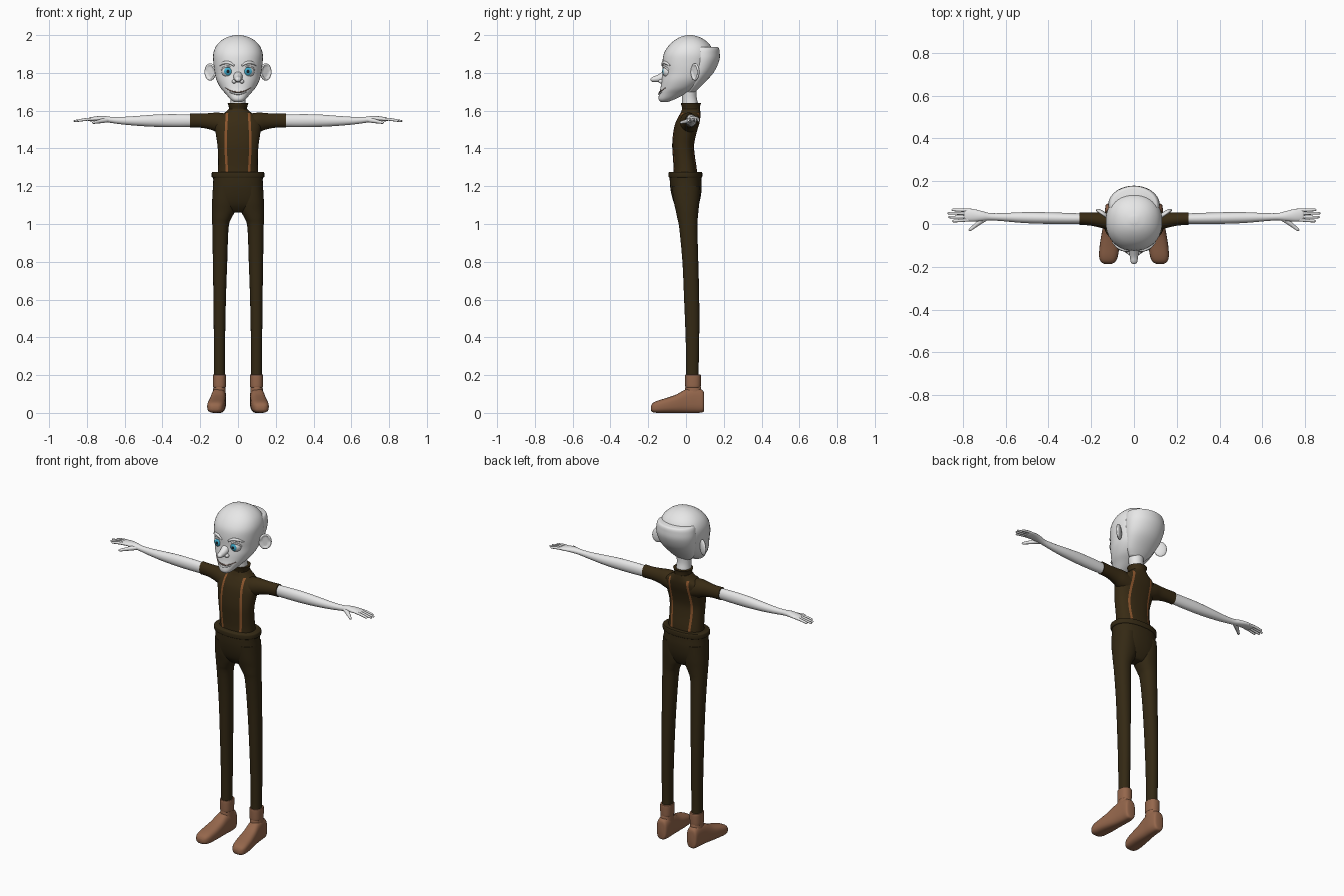
import bpy, bmesh, math
from mathutils import Vector, Matrix
from mathutils.bvhtree import BVHTree

if "Cube" in bpy.data.objects:
    bpy.data.objects.remove(bpy.data.objects["Cube"])


def material(name, rgb):
    m = bpy.data.materials.new(name)
    m.diffuse_color = (*rgb, 1)
    m.use_nodes = True
    m.node_tree.nodes["Principled BSDF"].inputs["Base Color"].default_value = m.diffuse_color
    return m


SKIN = material("pale_skin", (0.8, 0.8, 0.8))
SHIRT = material("dark_brown_shirt", (0.040, 0.024, 0.007))
PANTS = material("dark_brown_trousers", (0.034, 0.022, 0.007))
STRAP = material("orange_brown_strap", (0.26, 0.09, 0.025))
SHOE = material("tan_leather", (0.30, 0.135, 0.072))
IRIS = material("blue_iris", (0.05, 0.42, 0.62))
PUPIL = material("dark_pupil", (0.01, 0.015, 0.02))
LIP = material("muted_lip", (0.24, 0.16, 0.13))


def finish(name, bm, mats, mirror=False, smooth=True):
    bmesh.ops.recalc_face_normals(bm, faces=bm.faces)
    me = bpy.data.meshes.new(name)
    bm.to_mesh(me)
    bm.free()
    ob = bpy.data.objects.new(name, me)
    bpy.context.collection.objects.link(ob)
    for m in mats:
        me.materials.append(m)
    bpy.ops.object.select_all(action='DESELECT')
    bpy.context.view_layer.objects.active = ob
    ob.select_set(True)
    if smooth:
        bpy.ops.object.shade_smooth_by_angle(angle=math.radians(45))
    if mirror:
        ob.modifiers.new("mirror", 'MIRROR').use_clip = False
    return ob


def spline(rows, steps):
    """Catmull-Rom points through the given rows."""
    out = []
    for i in range(len(rows) - 1):
        q = [rows[max(0, min(len(rows) - 1, i + k))] for k in (-1, 0, 1, 2)]
        for s in range(steps):
            t = s / steps
            out.append([0.5 * (2 * b + (c - a) * t + (2 * a - 5 * b + 4 * c - d) * t * t
                               + (3 * b - a - 3 * c + d) * t ** 3) for a, b, c, d in zip(*q)])
    return out + [list(rows[-1])]


def skin_rings(rings):
    bm = bmesh.new()
    vs = [[bm.verts.new(p) for p in r] for r in rings]
    n = len(vs[0])
    for a, b in zip(vs, vs[1:]):
        for i in range(n):
            bm.faces.new((a[i], a[(i + 1) % n], b[(i + 1) % n], b[i]))
    bm.faces.new(vs[0])
    bm.faces.new(vs[-1])
    return bm


def loft(name, mat, axis, rows, p=2.0, n=32, steps=4, mirror=False):
    """Rows: position along axis, then centre and half size of both cross directions."""
    rings = []
    for t, ca, ra, cb, rb in spline(rows, steps):
        ring = []
        for i in range(n):
            w = 2 * math.pi * i / n
            c, s = math.cos(w), math.sin(w)
            a = ca + ra * math.copysign(abs(c) ** (2 / p), c)
            b = cb + rb * math.copysign(abs(s) ** (2 / p), s)
            ring.append({'x': (t, a, b), 'y': (a, t, b), 'z': (a, b, t)}[axis])
        rings.append(ring)
    return finish(name, skin_rings(rings), [mat], mirror)


def body(name, mat, rows, p=2.0):
    """Centred upright loft; rows: z, front y, back y, half width."""
    return loft(name, mat, 'z', [(z, 0, w, (f + b) / 2, (b - f) / 2) for z, f, b, w in rows], p, 40)


def tube(name, mat, pts, n=10, mirror=False):
    """Rounded tube; points: x, y, z, radius."""
    pts = spline(pts, 4)
    cen = [Vector(q[:3]) for q in pts]
    rings = []
    for i, q in enumerate(pts):
        d = (cen[min(i + 1, len(cen) - 1)] - cen[max(i - 1, 0)]).normalized()
        u = d.cross(Vector((0.1, 0.2, 1))).normalized()
        v = d.cross(u)
        rings.append([cen[i] + q[3] * (u * math.cos(2 * math.pi * k / n) + v * math.sin(2 * math.pi * k / n))
                      for k in range(n)])
    return finish(name, skin_rings(rings), [mat], mirror)


def ball(name, mat, centre, size, rot=Matrix(), mirror=True):
    bm = bmesh.new()
    bmesh.ops.create_uvsphere(bm, u_segments=24, v_segments=16, radius=1)
    bm.transform(Matrix.Translation(centre) @ rot @ Matrix.Diagonal((*size, 1)))
    return finish(name, bm, [mat], mirror)


def surface(ob):
    """Returns a function giving y on the front (-1) or back (1) of an object."""
    tree = BVHTree.FromPolygons([v.co for v in ob.data.vertices], [f.vertices for f in ob.data.polygons])
    return lambda x, z, side: tree.ray_cast(Vector((x, side, z)), Vector((0, -side, 0)))[0].y


# Head, rear bulge, neck
head = body("head", SKIN, [
    (1.645, -.132, -.10, .018), (1.66, -.145, -.06, .04), (1.69, -.142, 0, .066), (1.72, -.135, .055, .092),
    (1.76, -.13, .10, .113), (1.80, -.124, .125, .123), (1.85, -.125, .14, .13), (1.90, -.118, .145, .131),
    (1.94, -.095, .132, .117), (1.97, -.064, .105, .09), (1.99, -.03, .07, .055), (2.0, .005, .035, .015)], 2.2)
body("rear_head_bulge", SKIN, [
    (1.70, 0, .05, .05), (1.735, 0, .085, .08), (1.80, 0, .145, .108), (1.865, 0, .176, .12),
    (1.91, 0, .178, .118), (1.93, 0, .174, .112), (1.936, 0, .165, .105)])
body("neck", SKIN, [(1.60, -.02, .07, .045), (1.64, -.02, .063, .041), (1.68, -.022, .056, .041), (1.75, -.03, .06, .05)])

# Nose
loft("nose", SKIN, 'y', [(-.105, 0, .028, 1.785, .034), (-.13, 0, .023, 1.776, .026), (-.155, 0, .019, 1.769, .018),
                         (-.175, 0, .016, 1.766, .014), (-.184, 0, .011, 1.765, .009), (-.187, 0, .003, 1.765, .003)], n=20)
ball("nostril", SKIN, (.02, -.132, 1.755), (.012, .014, .011))

# Ears with a hollowed front
ear = ball("ear", SKIN, (.147, .048, 1.805), (.036, .013, .046), Matrix.Rotation(math.radians(35), 4, 'Z'))
turn = Matrix.Rotation(math.radians(35), 3, 'Z')
for v in ear.data.vertices:
    q = turn.inverted() @ (v.co - Vector((.147, .048, 1.805)))
    if q.y < 0 and math.hypot(q.x / .036, q.z / .046) < .75:
        q.y *= -.1
        v.co = turn @ q + Vector((.147, .048, 1.805))

# Eyes: pupil and iris are the caps facing forward
bm = bmesh.new()
bmesh.ops.create_uvsphere(bm, u_segments=24, v_segments=24, radius=.034)
bm.transform(Matrix.Translation((.053, -.092, 1.808)) @ Matrix.Rotation(math.pi / 2, 4, 'X'))
for f in bm.faces:
    d = f.calc_center_median() - Vector((.053, -.092, 1.808))
    ang = math.degrees(math.acos(max(-1, min(1, -d.y / d.length))))
    f.material_index = 2 if ang < 15 else 1 if ang < 37.5 else 0
finish("eye", bm, [SKIN, IRIS, PUPIL], True)

# Brows, eyelids, mouth and lower lip follow the face
face = surface(head)
tube("brow", SKIN, [(x, face(x, z, -1) - .002, z, r) for x, z, r in
                    ((.02, 1.838, .004), (.045, 1.853, .008), (.075, 1.853, .008), (.1, 1.838, .003))], mirror=True)
tube("eyelid", SKIN, [(.053 + .035 * math.cos(a), -.107 - .012 * math.sin(a) + .022 * math.cos(a) ** 2,
                       1.808 + .026 * math.sin(a), .005) for a in (0.1, .8, 1.57, 2.3, 3.0)], mirror=True)
smile = [(x, 1.698 + 5 * x * x) for x in (-.068, -.045, -.02, 0, .02, .045, .068)]
tube("mouth", LIP, [(x, face(x, z, -1), z, .0045 - .04 * abs(x)) for x, z in smile], 8)
tube("lower_lip", SKIN, [(x, face(x, z - .009, -1), z - .009, .006 - .07 * abs(x)) for x, z in smile[1:-1]], 8)

# Shirt, collar and sleeves
torso = body("shirt", SHIRT, [
    (1.25, -.066, .06, .108), (1.30, -.066, .056, .105), (1.36, -.07, .047, .105), (1.42, -.073, .043, .109),
    (1.48, -.068, .055, .118), (1.53, -.058, .07, .125), (1.565, -.042, .076, .11), (1.59, -.028, .076, .07),
    (1.61, -.02, .074, .048)], 2.4)
body("collar", SHIRT, [(1.59, -.022, .074, .052), (1.61, -.02, .074, .047), (1.63, -.025, .076, .052),
                       (1.64, -.027, .08, .055)])
loft("sleeve", SHIRT, 'x', [(.07, .012, .05, 1.53, .055), (.11, .014, .046, 1.538, .052), (.15, .018, .037, 1.544, .043),
                            (.20, .023, .031, 1.547, .037), (.245, .025, .029, 1.548, .037),
                            (.255, .025, .029, 1.548, .038)], mirror=True)

# Straps running down the front and back of the shirt
cloth = surface(torso)
for label, side in (("front", -1), ("back", 1)):
    bm = bmesh.new()
    prev = None
    for i in range(25):
        z = 1.272 + i * .0131
        mid = .058 + .007 * math.sin(math.pi * i / 24)
        row = [bm.verts.new((x, cloth(x, z, side) + side * .003, z)) for x in (mid - .0065, mid, mid + .0065)]
        if prev:
            for k in (0, 1):
                bm.faces.new((prev[k], prev[k + 1], row[k + 1], row[k]))
        prev = row
    finish(label + "_strap", bm, [STRAP], True)

# Arms running into flat palms
loft("arm", SKIN, 'x', [
    (.24, .025, .024, 1.547, .032), (.32, .026, .026, 1.547, .034), (.42, .028, .027, 1.547, .033),
    (.52, .03, .025, 1.546, .027), (.61, .032, .019, 1.547, .020), (.67, .034, .017, 1.551, .016),
    (.71, .037, .023, 1.556, .016), (.75, .041, .029, 1.557, .013), (.785, .043, .029, 1.554, .010),
    (.795, .043, .024, 1.553, .006)], n=24, mirror=True)

# Fingers and thumb
for label, y0, y1, tip in (("index", .02, .014, .848), ("middle", .035, .032, .867),
                           ("ring", .05, .05, .87), ("little", .064, .066, .852)):
    tube(label + "_finger", SKIN, [(.765, y0, 1.555, .007), (.80, (y0 + y1) / 2, 1.554, .0075),
                                   (.84, y1, 1.548, .0065), (tip - .003, y1, 1.545, .005),
                                   (tip, y1, 1.544, .001)], mirror=True)
tube("thumb", SKIN, [(.69, .028, 1.551, .012), (.72, .01, 1.546, .012), (.745, -.01, 1.541, .009),
                     (.765, -.026, 1.537, .007), (.772, -.031, 1.536, .002)], mirror=True)

# Trousers: hips, waistband and legs
body("trouser_hips", PANTS, [(1.268, -.086, .08, .132), (1.23, -.086, .082, .131), (1.19, -.083, .083, .133),
                             (1.14, -.073, .077, .135), (1.10, -.058, .065, .125), (1.07, -.035, .05, .085),
                             (1.06, -.02, .04, .04)], 2.3)
body("waistband", PANTS, [(1.245, -.088, .083, .134), (1.25, -.092, .086, .139), (1.27, -.092, .086, .139),
                          (1.276, -.088, .083, .135)], 2.3)
loft("trouser_leg", PANTS, 'z', [
    (1.20, .07, .062, .0, .075), (1.12, .072, .065, .003, .068), (1.07, .076, .062, .006, .06),
    (1.03, .086, .051, .008, .054), (.98, .093, .043, .012, .048), (.80, .095, .038, .023, .042),
    (.60, .097, .033, .030, .040), (.40, .098, .030, .034, .036), (.24, .098, .029, .034, .033),
    (.18, .098, .029, .034, .033)], 2.2, mirror=True)

# Shoes with ankle cuffs
loft("shoe", SHOE, 'y', [(y, x, w, (lo + hi) / 2, (hi - lo) / 2) for y, x, w, lo, hi in (
    (.096, .10, .02, .015, .10), (.088, .10, .032, .003, .12), (.05, .10, .037, 0, .135), (0, .104, .039, 0, .125),
    (-.05, .109, .043, 0, .098), (-.10, .114, .046, 0, .08), (-.15, .119, .044, 0, .065),
    (-.176, .121, .034, .004, .052), (-.186, .121, .018, .014, .036))], 2.8, mirror=True)
loft("shoe_ankle", SHOE, 'z', [(.06, .10, .037, .04, .05), (.11, .099, .034, .038, .045), (.15, .098, .031, .037, .039)],
     2.2, mirror=True)
loft("ankle_cuff", SHOE, 'z', [(.136, .098, .031, .037, .038), (.141, .098, .034, .037, .041),
                               (.195, .098, .035, .037, .042), (.202, .098, .033, .037, .039)], 2.3, mirror=True)
